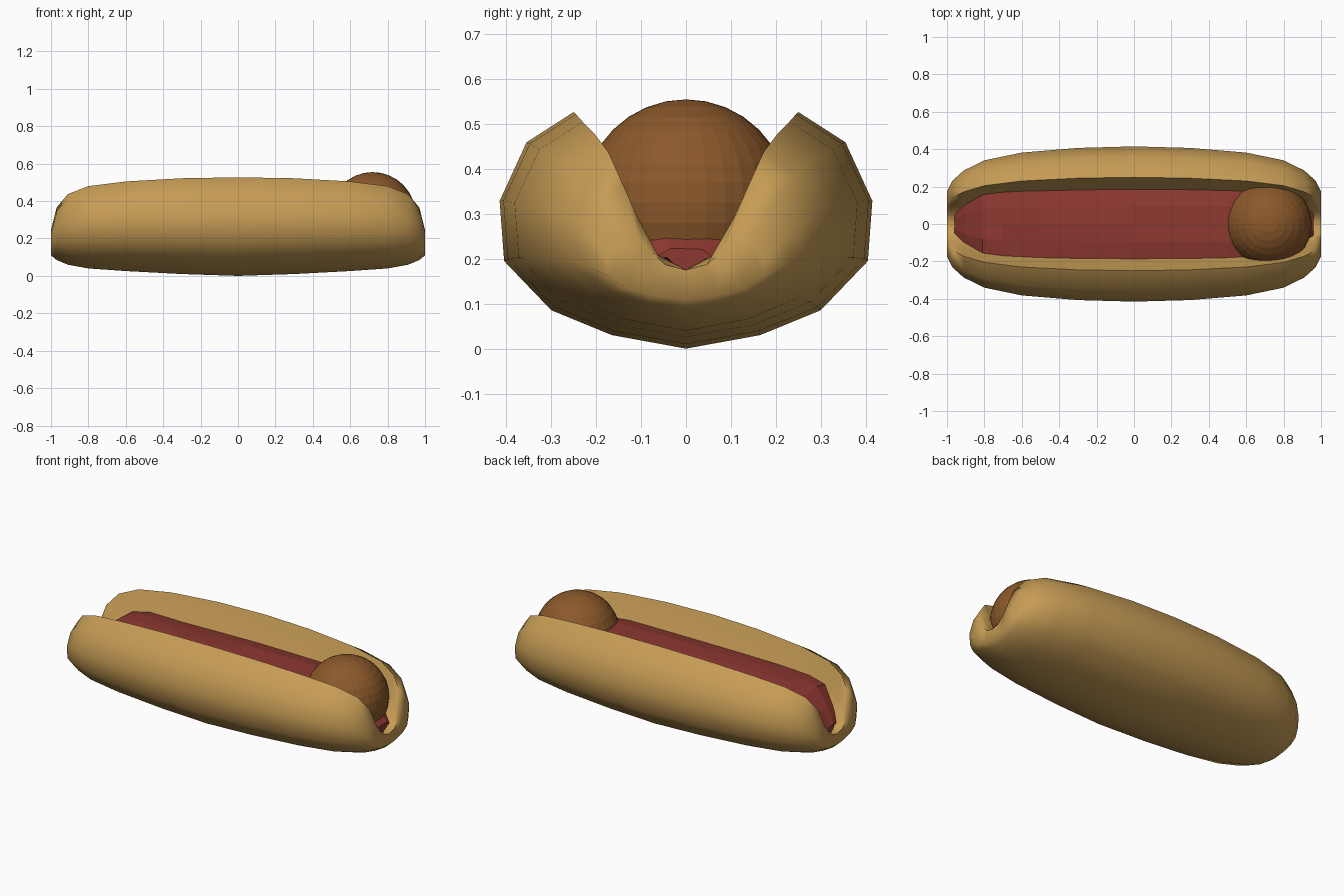
import bpy, bmesh, math, random

if "Cube" in bpy.data.objects:
    bpy.data.objects.remove(bpy.data.objects["Cube"])

random.seed(4)


def finish(obj, color, angle=None):
    mat = bpy.data.materials.new(obj.name + "_color")
    mat.diffuse_color = (*color, 1)
    mat.use_nodes = True
    mat.node_tree.nodes["Principled BSDF"].inputs["Base Color"].default_value = mat.diffuse_color
    obj.data.materials.append(mat)
    if angle is not None:
        bpy.ops.object.select_all(action='DESELECT')
        obj.select_set(True)
        bpy.context.view_layer.objects.active = obj
        bpy.ops.object.shade_smooth_by_angle(angle=math.radians(angle))


def loft(name, rings):
    """Skin closed rings of equal length and cap both ends."""
    bm = bmesh.new()
    vs = [[bm.verts.new(p) for p in r] for r in rings]
    n = len(vs[0])
    for a, b in zip(vs, vs[1:]):
        for i in range(n):
            j = (i + 1) % n
            bm.faces.new((a[i], a[j], b[j], b[i]))
    bm.faces.new(vs[0])
    bm.faces.new(vs[-1])
    bmesh.ops.triangulate(bm, faces=[f for f in bm.faces if len(f.verts) > 4])
    bmesh.ops.recalc_face_normals(bm, faces=bm.faces)
    mesh = bpy.data.meshes.new(name)
    bm.to_mesh(mesh)
    bm.free()
    obj = bpy.data.objects.new(name, mesh)
    bpy.context.collection.objects.link(obj)
    return obj


def mirrored(half):
    """Half profile from the outer to the inner centre line, closed across y."""
    return half + [(-y, z) for y, z in reversed(half[1:-1])]


# Bun: U-shaped section, tapered toward both ends
outer = [(0, 0), (.165, .057), (.30, .162), (.405, .37), (.415, .624), (.355, .872), (.25, 1)]
inner = [(.19, .61), (.11, .17), (0, 0)]
half_stations = [  # x, width scale, bottom, top
    (0, 1, .0, .527), (.3, .98, .01, .522), (.6, .92, .026, .505),
    (.8, .82, .04, .48), (.91, .69, .06, .437), (.97, .56, .085, .365),
    (1, .42, .11, .245)]
stations = [(-x, s, b, t) for x, s, b, t in reversed(half_stations[1:])] + half_stations
rings = []
for x, s, b, t in stations:
    half = [(y * s, b + f * (t - b)) for y, f in outer]
    half += [(y * s, .175 + f * (t - .175)) for y, f in inner]
    rings.append([(x, y, z) for y, z in mirrored(half)])
finish(loft("bun", rings), (.56, .33, .09), 60)

# Filling: flat-topped, faceted and slightly lumpy
rings = []
for x, w, t in [(-.96, .05, .22), (-.9, .11, .30), (-.81, .16, .375), (-.7, .17, .40),
                (-.5, .18, .395), (0, .19, .40), (.5, .185, .40), (.75, .17, .385),
                (.9, .11, .27), (.96, .07, .22)]:
    half = [(0, .165), (w * .6, .2), (w, t - .02), (w * .5, t), (0, t)]
    bump = .012 if x < -.4 else .003
    rings.append([(x, y, z + random.uniform(-bump, bump)) for y, z in mirrored(half)])
finish(loft("filling", rings), (.27, .04, .03))

# Meatball at the right end
bpy.ops.mesh.primitive_uv_sphere_add(segments=32, ring_count=16, radius=.23,
                                     location=(.72, 0, .325))
ball = bpy.context.object
ball.name = "meatball"
finish(ball, (.26, .1, .024))
